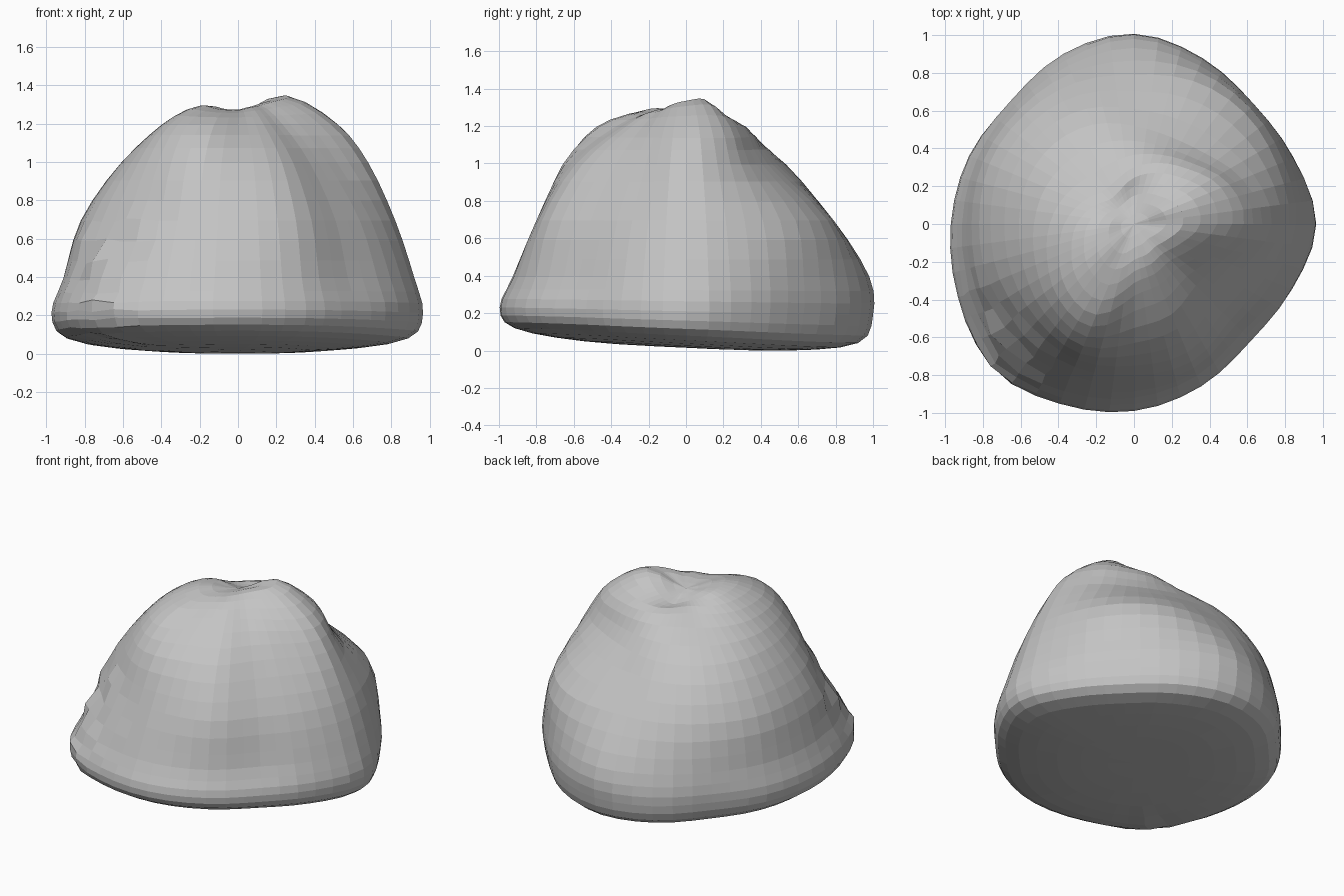
import bpy
import bmesh
import random
from math import sin, cos, tau
from mathutils import Vector

cube = bpy.data.objects.get("Cube")
if cube:
    bpy.data.objects.remove(cube, do_unlink=True)

random.seed(4)
ANGLE_STEPS = 3   # facets between neighbouring control directions
LEVEL_STEPS = 3   # facets between neighbouring control rings

# Outline radii, counter-clockwise from +x, at rising heights
widest = [.965, .91, .89, .945, 1, .975, .92, .945,
          .97, 1.01, 1.07, 1.03, .99, .93, .875, .905]
low = [.92, .90, .89, .93, .98, .94, .90, .90,
       .91, .94, .99, .96, .92, .87, .81, .86]
middle = [.82, .82, .83, .82, .79, .81, .82, .83,
          .82, .83, .82, .82, .80, .79, .72, .75]
high = [.68, .62, .53, .50, .52, .57, .60, .61,
        .61, .63, .67, .70, .63, .60, .53, .56]
crown = [.52, .50, .41, .35, .30, .25, .24, .30,
         .37, .43, .50, .52, .38, .35, .33, .40]
# Heights of the crown's inner ring: a peak, a saddle and a plateau
summit = [1.34, 1.35, 1.29, 1.24, 1.21, 1.22, 1.23, 1.25,
          1.28, 1.295, 1.3, 1.28, 1.275, 1.29, 1.3, 1.32]


def spline(a, b, c, d, t):
    """Smooth curve passing through b and c."""
    return b + (c - a) * t / 2 + (a * 2 - b * 5 + c * 4 - d) * t * t / 2 \
        + (b * 3 - a - c * 3 + d) * t ** 3 / 2


def ring(radii, heights):
    """Closed smooth ring through the control directions."""
    n = len(radii)
    points = [Vector((r, z)) for r, z in zip(radii, heights)]
    result = []
    for i in range(n):
        for k in range(ANGLE_STEPS):
            near = [points[(i + j) % n] for j in (-1, 0, 1, 2)]
            p = spline(*near, k / ANGLE_STEPS)
            a = tau * (i + k / ANGLE_STEPS) / n
            result.append(Vector((p.x * cos(a), p.x * sin(a), p.y)))
    return result


def scaled(radii, factor):
    return [r * factor for r in radii]


def tilted(base, slope):
    """Heights that drop towards the back, for the leaning underside."""
    return [base - slope * sin(tau * i / len(widest)) for i in range(len(widest))]


def level(z):
    return [z] * len(widest)


def mirrored(points):
    """Same ring seen across the axis, to round off a pole."""
    half = len(points) // 2
    return points[half:] + points[:half]


# Control rings from the underside centre to the summit centre
rings = [
    ring(scaled(widest, 0), level(.02)),
    ring(scaled(widest, .55), tilted(.03, .025)),
    ring(scaled(widest, .92), tilted(.085, .04)),
    ring(widest, tilted(.215, .02)),
    ring(low, level(.4)),
    ring(middle, level(.7)),
    ring(high, level(1)),
    ring(crown, level(1.2)),
    ring(scaled(crown, .5), summit),
    ring(scaled(crown, 0), level(1.26)),
]
rings = [mirrored(rings[1])] + rings + [mirrored(rings[-2])]

# Smooth loft through the rings
loft = []
for i in range(1, len(rings) - 2):
    for k in range(LEVEL_STEPS):
        loft.append([spline(*p, k / LEVEL_STEPS) for p in zip(*rings[i - 1:i + 3])])
bottom, top = loft[0][0], rings[-2][0]
loft = loft[1:]

# Chipped, uneven patch on one front corner
chip = Vector((-.68, -.6, .45))
for row in loft:
    for p in row:
        strength = max(0, 1 - (p - chip).length / .5)
        p += Vector([random.uniform(-.025, .025) for _ in range(3)]) * strength

# Skin the loft
bm = bmesh.new()
grid = [[bm.verts.new(p) for p in row] for row in loft]
foot, tip = bm.verts.new(bottom), bm.verts.new(top)
count = len(grid[0])
for i in range(count):
    j = (i + 1) % count
    bm.faces.new((foot, grid[0][j], grid[0][i]))
    bm.faces.new((tip, grid[-1][i], grid[-1][j]))
    for lower, upper in zip(grid, grid[1:]):
        bm.faces.new((lower[i], lower[j], upper[j], upper[i]))
bmesh.ops.recalc_face_normals(bm, faces=bm.faces)

# Rest the rock on the ground
lowest = min(v.co.z for v in bm.verts)
bmesh.ops.translate(bm, verts=bm.verts, vec=(0, 0, -lowest))

mesh = bpy.data.meshes.new("boulder")
bm.to_mesh(mesh)
bm.free()
boulder = bpy.data.objects.new("boulder", mesh)
bpy.context.collection.objects.link(boulder)

# Plain stone colour
stone = bpy.data.materials.new("stone grey")
stone.use_nodes = True
grey = (.55, .55, .55, 1)
stone.diffuse_color = grey
stone.node_tree.nodes["Principled BSDF"].inputs["Base Color"].default_value = grey
mesh.materials.append(stone)
